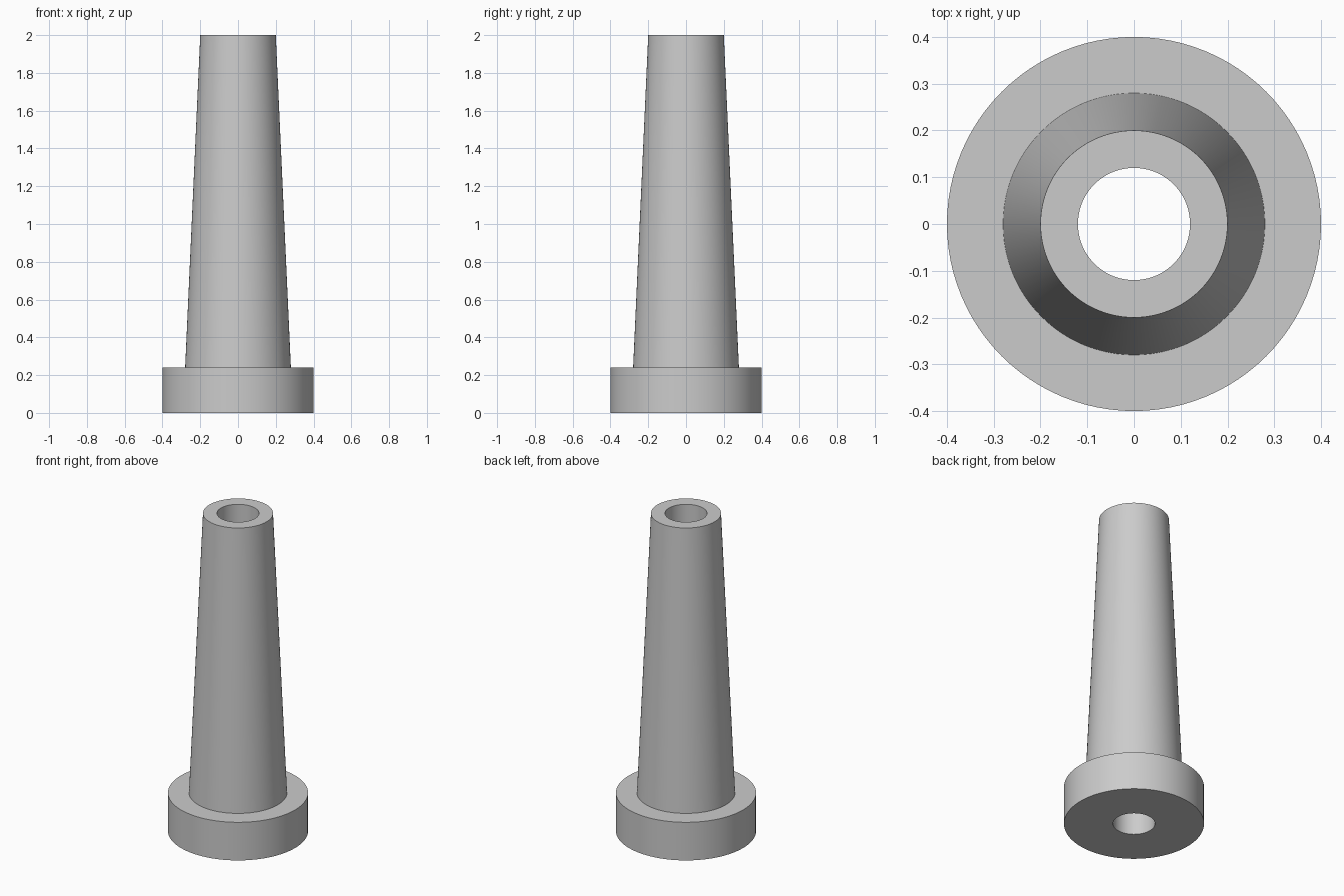
import bpy
import bmesh
from math import radians, tau
from mathutils import Matrix

SEGMENTS = 96
BORE, TIP, ROOT, FLANGE = 0.12, 0.20, 0.28, 0.40
FLANGE_TOP, HEIGHT = 0.24, 2.0

cube = bpy.data.objects.get("Cube")
if cube:
    bpy.data.objects.remove(cube, do_unlink=True)


def make_material(name, colour):
    mat = bpy.data.materials.new(name)
    mat.use_nodes = True
    mat.diffuse_color = colour
    mat.node_tree.nodes["Principled BSDF"].inputs["Base Color"].default_value = colour
    return mat


def lathe(name, profile, material):
    """Turn a closed (radius, height) profile around the z axis."""
    bm = bmesh.new()
    rings = []
    for i in range(SEGMENTS):
        turn = Matrix.Rotation(tau * i / SEGMENTS, 3, "Z")
        rings.append([bm.verts.new(turn.col[0] * r + turn.col[2] * z) for r, z in profile])
    count = len(profile)
    for i, ring in enumerate(rings):
        following = rings[(i + 1) % SEGMENTS]
        for j in range(count):
            k = (j + 1) % count
            bm.faces.new((ring[j], following[j], following[k], ring[k]))
    bmesh.ops.recalc_face_normals(bm, faces=bm.faces)
    mesh = bpy.data.meshes.new(name)
    bm.to_mesh(mesh)
    bm.free()
    mesh.materials.append(material)
    obj = bpy.data.objects.new(name, mesh)
    bpy.context.collection.objects.link(obj)
    bpy.ops.object.select_all(action="DESELECT")
    obj.select_set(True)
    bpy.context.view_layer.objects.active = obj
    bpy.ops.object.shade_smooth_by_angle(angle=radians(30))
    return obj


# Tapered tube with a round foot flange and a straight bore right through
grey = make_material("light grey", (0.6, 0.6, 0.6, 1))
lathe("flanged_tapered_tube", [
    (BORE, 0), (FLANGE, 0), (FLANGE, FLANGE_TOP),
    (ROOT, FLANGE_TOP), (TIP, HEIGHT), (BORE, HEIGHT),
], grey)
